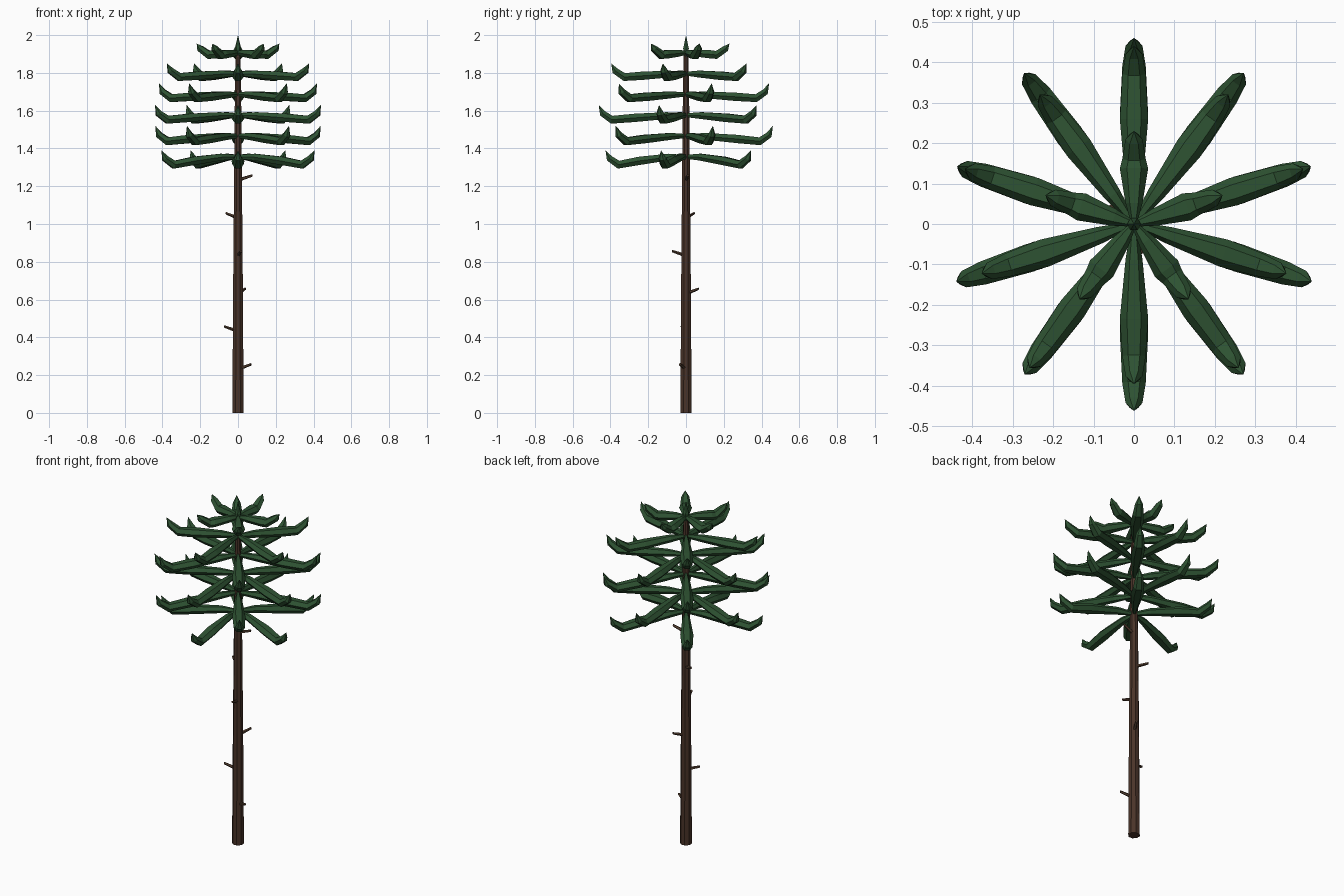
import bpy, bmesh, math
from mathutils import Vector, Matrix

if "Cube" in bpy.data.objects:
    bpy.data.objects.remove(bpy.data.objects["Cube"])


def material(name, col):
    m = bpy.data.materials.new(name)
    m.diffuse_color = (*col, 1)
    m.use_nodes = True
    m.node_tree.nodes["Principled BSDF"].inputs["Base Color"].default_value = m.diffuse_color
    return m


BARK = material("bark brown", (0.068, 0.034, 0.022))
TWIG = material("dead twig brown", (0.09, 0.05, 0.03))
GREEN = material("needle green", (0.027, 0.085, 0.032))


def skin(name, rings, mat, tip=None):
    """Flat-shaded tube through equal rings of points, optionally ending in a point."""
    bm = bmesh.new()
    loops = [[bm.verts.new(p) for p in ring] for ring in rings]
    n = len(loops[0])
    for a, b in zip(loops, loops[1:]):
        for i in range(n):
            j = (i + 1) % n
            bm.faces.new((a[i], a[j], b[j], b[i]))
    bm.faces.new(loops[0][::-1])
    if tip is None:
        bm.faces.new(loops[-1])
    else:
        t = bm.verts.new(tip)
        for i in range(n):
            bm.faces.new((loops[-1][i], loops[-1][(i + 1) % n], t))
    bmesh.ops.recalc_face_normals(bm, faces=bm.faces)
    me = bpy.data.meshes.new(name)
    bm.to_mesh(me)
    bm.free()
    me.materials.append(mat)
    ob = bpy.data.objects.new(name, me)
    bpy.context.collection.objects.link(ob)
    return ob


def circle(z, r, n, turn=0):
    return [Vector((r * math.cos(turn + math.tau * i / n),
                    r * math.sin(turn + math.tau * i / n), z)) for i in range(n)]


# Trunk: slim, tapered, eight sides
skin("trunk", [circle(z, r, 8, math.pi / 8) for z, r in
               ((0, .032), (.2, .031), (.65, .028), (1.2, .023), (1.6, .019), (1.92, .014))], BARK)

# Dead twig stubs spiralling up the bare trunk
for k in range(6):
    ang = math.radians(-25 + 222.5 * k)
    spin = Matrix.Rotation(ang, 4, 'Z')
    rings = [[spin @ Vector((x, r * math.cos(a), z + r * math.sin(a)))
              for a in (math.tau * i / 5 for i in range(5))]
             for x, z, r in ((0.01, 0.235 + .2 * k, .01), (0.076, 0.257 + .2 * k, .007))]
    skin("twig_stub", rings, TWIG)


def bough(R, z, elbow, tip, ang):
    """Hexagonal bough along +x: thin root, flat middle, upturned pointed end."""
    # radius, height, half width, half thickness, pitch in degrees
    stations = ((0, .006, .007, .010, 0), (.22 * R, .004, .021, .018, 0),
                (.58 * R, elbow * .45 , .035, .022, -4),
                (R - .075, elbow, .029, .021, 10),
                (R - .026, elbow + .034, .021, .017, 48))
    spin = Matrix.Rotation(ang, 4, 'Z')
    rings = []
    for x, dz, w, h, pitch in stations:
        p = math.radians(pitch)
        ring = []
        for i in range(6):
            a = math.tau * i / 6
            v = h * math.sin(a) / .866
            ring.append(spin @ Vector((x - v * math.sin(p), w * math.cos(a),
                                       z + dz + v * math.cos(p))))
        rings.append(ring)
    skin("bough", rings, GREEN, spin @ Vector((R - .006, 0, z + tip)))


# Six whorls of five boughs, alternating front and back
for k, (R, elbow, tip) in enumerate(((.432, -.036, .04), (.466, -.022, .06), (.468, -.018, .06),
                                     (.446, -.014, .065), (.402, -.012, .06), (.236, -.005, .055))):
    for i in range(5):
        bough(R, 1.35 + .11 * k, elbow, tip,
              math.radians((-90 if k % 2 == 0 else 90) + 72 * i))

# Leader spike at the very top
skin("leader_spike", [circle(1.88, .014, 6), circle(1.93, .017, 6)], GREEN, Vector((0, 0, 2)))
